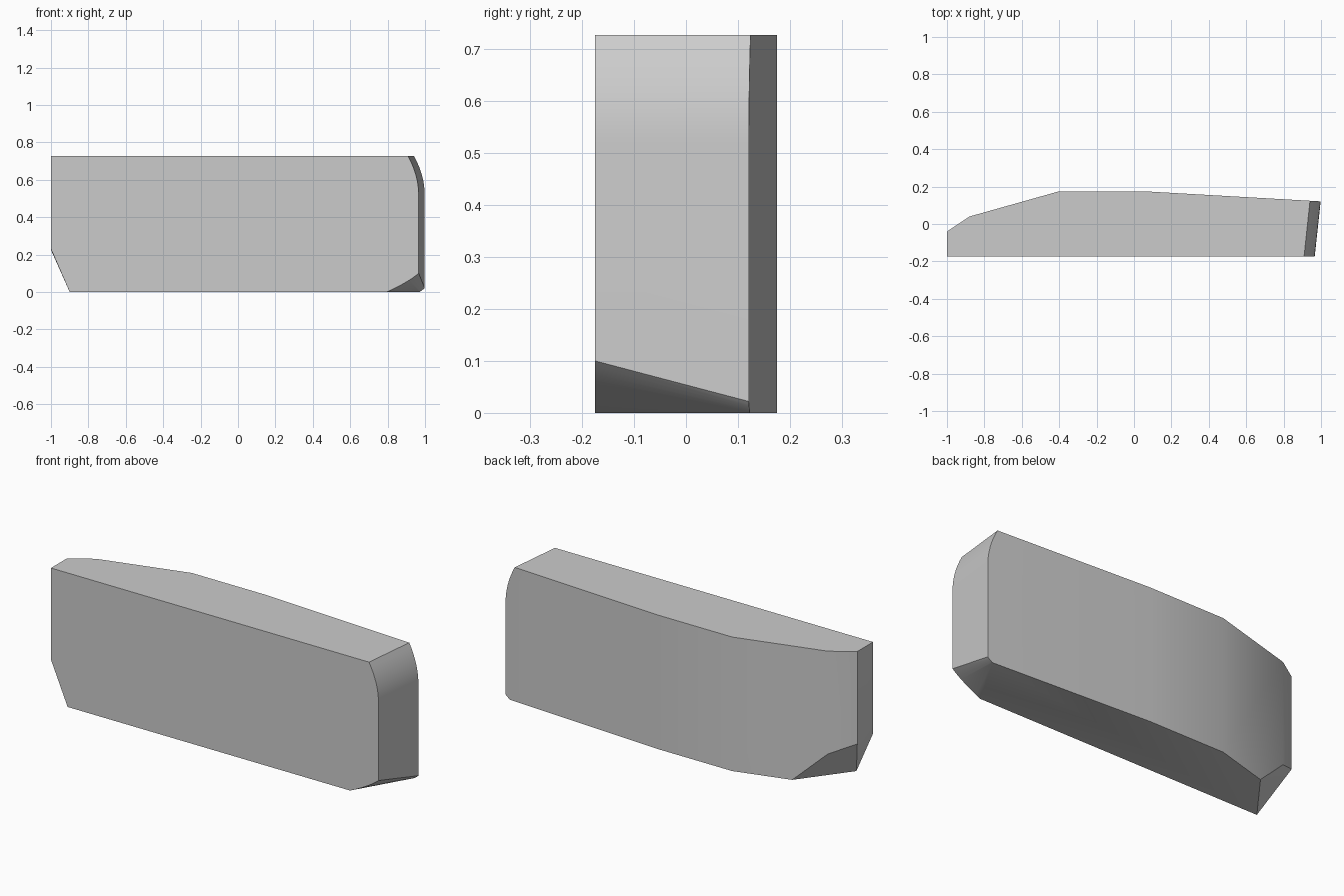
import bpy, bmesh
from math import radians

cube = bpy.data.objects.get("Cube")
if cube:
    bpy.data.objects.remove(cube, do_unlink=True)

FRONT, TOP = -0.175, 0.727


def back_y(x):
    """Depth of the gently tapering rear wall."""
    return 0.175 - 0.057 * (x - 0.05)


points = []

# Left end, with its slanted lower corner, and the faceted rear wall
for x, y, low in [(-1, FRONT, 0.23), (-1, -0.04, 0.225), (-0.88, 0.04, 0.17),
                  (-0.4, 0.175, 0), (0.05, 0.175, 0)]:
    points += [(x, y, low), (x, y, TOP)]
points += [(-0.9, FRONT, 0), (-0.7, 0.09, 0)]

# Right end: upper edge curves inward, the same at front and rear
steps = 8
for i in range(steps + 1):
    t = i / steps
    z = 0.52 + (TOP - 0.52) * t
    inset = 0.057 * t * t
    points += [(0.966 - inset, FRONT, z),
               (0.998 - inset, back_y(0.998 - inset), z)]

# Lower right corner: large curve at the front shrinking to a small one behind
for i in range(steps + 1):
    t = i / steps
    sweep = t + 0.3 * t * (1 - t)
    points += [(0.795 + 0.171 * sweep, FRONT, 0.1 * t),
               (0.97 + 0.028 * sweep, back_y(0.97 + 0.028 * sweep), 0.022 * t)]

# Skin the convex block and merge its flat faces
bm = bmesh.new()
for p in points:
    bm.verts.new(p)
bmesh.ops.remove_doubles(bm, verts=bm.verts, dist=0.0005)
hull = bmesh.ops.convex_hull(bm, input=bm.verts)
loose = [v for v in bm.verts if not v.link_faces]
bmesh.ops.delete(bm, geom=loose, context='VERTS')
bmesh.ops.dissolve_limit(bm, angle_limit=radians(0.5), verts=bm.verts, edges=bm.edges)
bmesh.ops.recalc_face_normals(bm, faces=bm.faces)
mesh = bpy.data.meshes.new("block")
bm.to_mesh(mesh)
bm.free()

block = bpy.data.objects.new("block", mesh)
bpy.context.collection.objects.link(block)

# Plain grey
grey = bpy.data.materials.new("light_grey")
grey.use_nodes = True
colour = (0.6, 0.6, 0.6, 1)
grey.diffuse_color = colour
grey.node_tree.nodes["Principled BSDF"].inputs["Base Color"].default_value = colour
mesh.materials.append(grey)

bpy.ops.object.select_all(action='DESELECT')
block.select_set(True)
bpy.context.view_layer.objects.active = block
bpy.ops.object.shade_smooth_by_angle(angle=radians(30))
